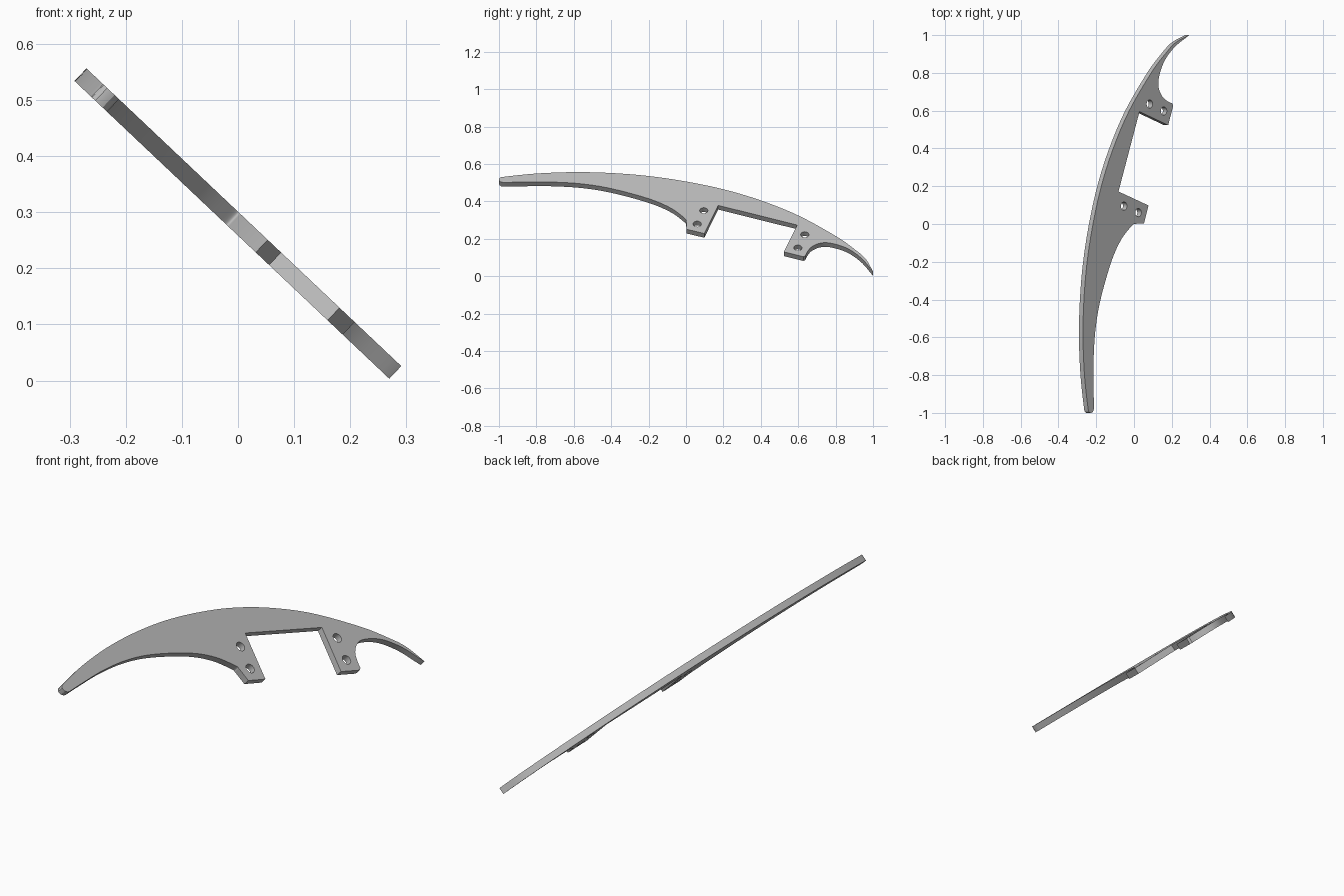
import bpy, math
from mathutils import Vector

if "Cube" in bpy.data.objects:
    bpy.data.objects.remove(bpy.data.objects["Cube"])

TILT = math.radians(43.4)
THICK = 0.031
HOLE_R = 0.022


def smooth_path(pts, steps=8):
    """Catmull-Rom curve through the points."""
    p = [Vector(q) for q in pts]
    p = [2 * p[0] - p[1]] + p + [2 * p[-1] - p[-2]]
    out = []
    for a, b, c, d in zip(p, p[1:], p[2:], p[3:]):
        for i in range(steps):
            t = i / steps
            out.append(0.5 * (2 * b + (c - a) * t + (2 * a - 5 * b + 4 * c - d) * t * t
                              + (3 * b - a - 3 * c + d) * t ** 3))
    return out + [p[-2]]


def add_loop(curve, pts):
    s = curve.splines.new('POLY')
    s.points.add(len(pts) - 1)
    for sp, (x, y) in zip(s.points, pts):
        sp.co = (x / math.cos(TILT), y, 0, 1)   # widths are given as seen from above
    s.use_cyclic_u = True


# Outline: long curved back, hooked tip, two mounting tabs, sweeping belly
back = smooth_path([(-.238, -.995), (-.244, -.97), (-.262, -.8), (-.27, -.6), (-.265, -.4),
                    (-.248, -.2), (-.217, 0), (-.173, .2), (-.11, .4), (-.025, .6),
                    (.091, .8), (.165, .9), (.22, .96), (.291, 1)])
hook = smooth_path([(.286, .995), (.214, .935), (.16, .86), (.132, .775), (.131, .72),
                    (.15, .675), (.175, .652), (.203, .638)])
tabs = [(.208, .627), (.181, .523), (.029, .595), (-.082, .172), (.077, .098), (.053, .003)]
belly = smooth_path([(.005, .001), (-.008, -.006), (-.066, -.08), (-.12, -.2), (-.177, -.4),
                     (-.204, -.56), (-.214, -.72), (-.214, -.85), (-.212, -.975)])
butt = [(-.214, -.988), (-.22, -.997), (-.227, -1), (-.233, -1)]

curve = bpy.data.curves.new("blade_plate", 'CURVE')
curve.dimensions = '2D'
curve.fill_mode = 'BOTH'
curve.extrude = THICK / 2
add_loop(curve, back + hook + tabs + belly + butt)

# Bolt holes through the tabs
for cx, cy in [(-.053, .095), (.023, .06), (.083, .635), (.158, .598)]:
    ring = [(cx + HOLE_R * math.cos(TILT) * math.cos(k * math.tau / 24),
             cy + HOLE_R * math.sin(k * math.tau / 24)) for k in range(24)]
    add_loop(curve, ring)

plate = bpy.data.objects.new("blade_plate", curve)
bpy.context.collection.objects.link(plate)
plate.rotation_euler = (0, TILT, 0)
plate.location = (-.0107, 0, .2897)

# Solid mesh, welded, with crisp rims and smooth curved sides
bpy.context.view_layer.objects.active = plate
plate.select_set(True)
bpy.ops.object.convert(target='MESH')
plate = bpy.context.object
bpy.ops.object.mode_set(mode='EDIT')
bpy.ops.mesh.select_all(action='SELECT')
bpy.ops.mesh.remove_doubles(threshold=0.0002)
bpy.ops.mesh.normals_make_consistent(inside=False)
bpy.ops.object.mode_set(mode='OBJECT')
bpy.ops.object.shade_smooth_by_angle(angle=math.radians(30))

steel = bpy.data.materials.new("grey_metal")
steel.diffuse_color = (0.5, 0.5, 0.5, 1)
steel.use_nodes = True
steel.node_tree.nodes["Principled BSDF"].inputs["Base Color"].default_value = steel.diffuse_color
plate.data.materials.clear()
plate.data.materials.append(steel)
